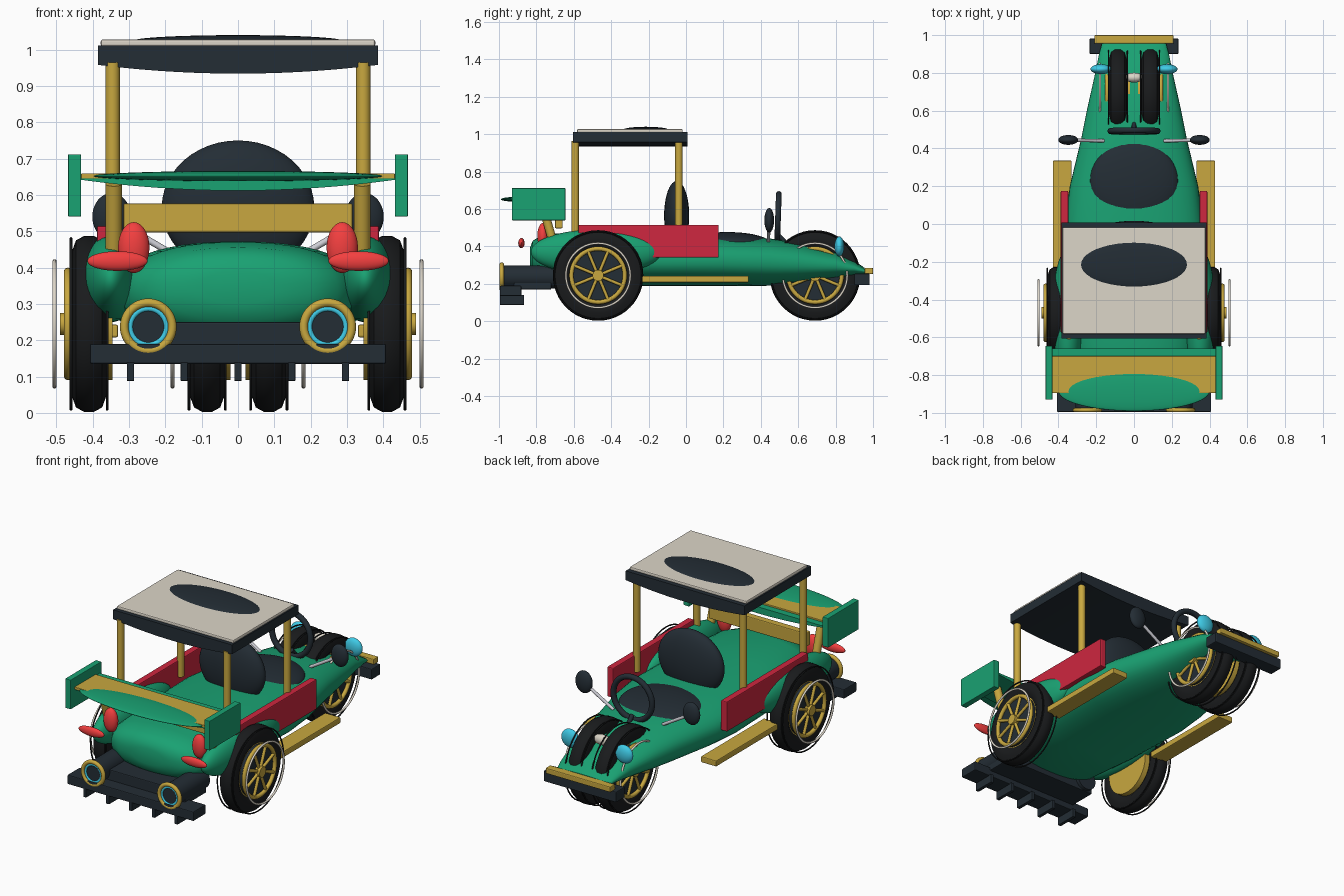
import bpy, bmesh, math
from mathutils import Vector

if "Cube" in bpy.data.objects:
    bpy.data.objects.remove(bpy.data.objects["Cube"])

def mat(name, c):
    m = bpy.data.materials.new(name)
    m.diffuse_color = (*c, 1)
    m.use_nodes = True
    m.node_tree.nodes["Principled BSDF"].inputs["Base Color"].default_value = m.diffuse_color
    return m

GREEN = mat("green", (0.01, 0.36, 0.17))
BLACK = mat("black", (0.017, 0.026, 0.035))
RUBBER = mat("rubber", (0.01, 0.011, 0.012))
GOLD = mat("gold", (0.58, 0.39, 0.05))
RED = mat("red", (0.62, 0.02, 0.05))
LAMP = mat("lamp_red", (0.9, 0.05, 0.05))
CYAN = mat("cyan", (0.05, 0.6, 0.8))
CREAM = mat("cream", (0.72, 0.67, 0.58))
SILVER = mat("silver", (0.6, 0.6, 0.65))

def done(name, m, smooth=True):
    o = bpy.context.object
    o.name = name
    o.data.materials.append(m)
    if smooth:
        bpy.ops.object.shade_smooth_by_angle(angle=math.radians(40))
    return o

def box(name, m, lo, hi, bevel=0.005, rot=(0, 0, 0)):
    lo, hi = Vector(lo), Vector(hi)
    bpy.ops.mesh.primitive_cube_add(size=1, location=(lo + hi) / 2, rotation=rot)
    o = done(name, m, False)
    o.scale = hi - lo
    bpy.ops.object.transform_apply(location=False, rotation=False, scale=True)
    b = o.modifiers.new("bevel", 'BEVEL')
    b.width, b.segments = bevel, 2
    return o

def ball(name, m, loc, r, rot=(0, 0, 0)):
    bpy.ops.mesh.primitive_uv_sphere_add(segments=40, ring_count=24, radius=1, location=loc, rotation=rot)
    bpy.context.object.scale = r
    return done(name, m)

def rod(name, m, a, b, r, n=32):
    a, b = Vector(a), Vector(b)
    bpy.ops.mesh.primitive_cylinder_add(vertices=n, radius=r, depth=(b - a).length, location=(a + b) / 2,
                                        rotation=(b - a).to_track_quat('Z', 'Y').to_euler())
    return done(name, m)

def ring(name, m, loc, R, r, rot):
    bpy.ops.mesh.primitive_torus_add(major_segments=48, minor_segments=10, major_radius=R, minor_radius=r,
                                     location=loc, rotation=rot)
    return done(name, m)

def loft(name, m, sections, cap=True):
    bm = bmesh.new()
    rows = [[bm.verts.new(p) for p in s] for s in sections]
    n = len(rows[0])
    for a, b in zip(rows, rows[1:]):
        for i in range(n):
            bm.faces.new((a[i], a[(i + 1) % n], b[(i + 1) % n], b[i]))
    if cap:
        bm.faces.new(rows[0])
        bm.faces.new(rows[-1])
    bmesh.ops.recalc_face_normals(bm, faces=bm.faces)
    me = bpy.data.meshes.new(name)
    bm.to_mesh(me)
    bm.free()
    o = bpy.data.objects.new(name, me)
    bpy.context.collection.objects.link(o)
    bpy.ops.object.select_all(action='DESELECT')
    bpy.context.view_layer.objects.active = o
    o.select_set(True)
    return done(name, m)

# Body shell: y, half width, bottom, top
SHELL = [(-0.835, .10, .30, .39), (-0.82, .20, .255, .43), (-0.78, .275, .22, .455), (-0.7, .32, .195, .47),
         (-0.4, .35, .188, .472), (0, .365, .188, .468), (.2, .34, .188, .46), (.45, .28, .19, .442),
         (.6, .25, .2, .42), (.8, .205, .222, .375), (.9, .185, .24, .325), (.955, .17, .25, .285)]
def oval(y, w, b, t, n=48, e=2 / 2.3):
    pts = []
    for i in range(n):
        a = 2 * math.pi * i / n
        c, s = math.cos(a), math.sin(a)
        pts.append((w * math.copysign(abs(c) ** e, c), y,
                    (b + t) / 2 + (t - b) / 2 * math.copysign(abs(s) ** e, s)))
    return pts
loft("body_shell", GREEN, [oval(*s) for s in SHELL])

# Wheels
def wheel(name, s, cx, y, z=0.245):
    X = (0, math.pi / 2, 0)
    prof = [(-.03, .15), (-.046, .175), (-.047, .2), (-.036, .23), (-.014, .242), (.014, .242),
            (.036, .23), (.047, .2), (.046, .175), (.03, .15)]
    n = 48
    secs = [[(s * (cx + u), y + r * math.cos(2 * math.pi * k / n), z + r * math.sin(2 * math.pi * k / n))
             for k in range(n)] for u, r in prof]
    loft(name + "_tyre", RUBBER, secs, False)
    P = lambda u, a=0, r=0: (s * (cx + u), y + r * math.cos(a), z + r * math.sin(a))
    for u in (-.05, .05):
        ring(name + "_tread_edge", RUBBER, P(u), .235, .004, X)
    rod(name + "_drum", GOLD, P(-.065), P(.03), .155, 48)
    rod(name + "_dark_disc", BLACK, P(.03), P(.048), .145, 48)
    ring(name + "_rim", GOLD, P(.058), .143, .012, X)
    rod(name + "_hub", GOLD, P(.04), P(.08), .03)
    for k in range(8):
        a = k * math.pi / 4 + math.pi / 8
        rod(name + "_spoke", GOLD, P(.06, a, .02), P(.06, a, .14), .009, 10)
    ring(name + "_white_ring", CREAM, P(.095), .172, .006, X)

for s, side in ((1, "right"), (-1, "left")):
    wheel(side + "_big_wheel", s, .41, -.47)
    wheel(side + "_twin_wheel", s, .085, .69)
    # Fenders, boards and side panels
    ball(side + "_fender", GREEN, (s * .35, -.48, .37), (.083, .35, .12))
    box(side + "_running_board", GOLD, (s * .38 - .05, -.25, .208), (s * .38 + .05, .335, .243))
    box(side + "_side_panel", RED, (s * .368 - .02, -.575, .34), (s * .368 + .02, .175, .515))
    # Roof posts and wing struts
    for y in (-.592, -.038):
        rod(side + "_roof_post", GOLD, (s * .345, y, .42), (s * .345, y, .965), .02, 16)
    rod(side + "_wing_strut", GOLD, (s * .342, -.71, .42), (s * .342, -.77, .63), .023, 16)
    # Wing end plates
    box(side + "_end_plate", GREEN, (s * .45 - .018, -.93, .54), (s * .45 + .018, -.645, .712), .003)
    # Red lamps
    ball(side + "_upright_lamp", LAMP, (s * .287, -.765, .455), (.043, .03, .07))
    ball(side + "_flat_lamp", LAMP, (s * .332, -.88, .418), (.083, .017, .027))
    # Exhaust tubes
    E = lambda y: (s * .247, y, .237)
    F = (math.pi / 2, 0, 0)
    rod(side + "_exhaust", BLACK, E(-.975), E(-.7), .062)
    rod(side + "_exhaust_core", BLACK, E(-.985), E(-.97), .047)
    ring(side + "_exhaust_rim", GOLD, E(-.985), .066, .012, F)
    ring(side + "_exhaust_glow", CYAN, E(-.982), .05, .008, F)
    # Nose lights and mirrors
    ball(side + "_nose_light", CYAN, (s * .175, .82, .40), (.055, .026, .053))
    ball(side + "_mirror", BLACK, (s * .348, .445, .54), (.053, .026, .065))
    rod(side + "_mirror_arm", SILVER, (s * .16, .44, .425), (s * .33, .444, .525), .009, 12)

# Seat and steering wheel
ball("seat_base", BLACK, (0, .22, .42), (.235, .225, .057))
ball("seat_back", BLACK, (0, -.05, .565), (.21, .067, .185))
ring("steering_wheel", BLACK, (0, .492, .555), .125, .016, (math.radians(88), 0, 0))
rod("steering_column", BLACK, (0, .55, .4), (0, .495, .46), .012, 12)
ball("nose_bulb", CREAM, (0, .775, .42), (.05, .026, .03))

# Bumpers
box("engine_bumper", BLACK, (-.408, -.995, .135), (.408, -.88, .19))
for i in range(5):
    x = (i - 2) * .148
    box("diffuser_fin", BLACK, (x - .01, -.995, .088), (x + .01, -.865, .14), .002)
box("engine_block", BLACK, (-.3, -.92, .17), (.3, -.72, .25))
box("nose_bumper", BLACK, (-.235, .9, .193), (.235, .982, .255))
box("nose_bar", GOLD, (-.21, .955, .252), (.21, 1.0, .285))

# Wing: bowed underside, gold deck, green crest
def bowed(name, m, w, z_edge, z_top, sag, y0, y1):
    xs = [w * (i / 12 - 1) for i in range(25)]
    low = [(x, z_edge - sag * (1 - (x / w) ** 2)) for x in xs]
    prof = low + [(w, z_top), (-w, z_top)]
    return loft(name, m, [[(x, y, z) for x, z in prof] for y in (y0, y1)])
bowed("wing_underside", GREEN, .435, .642, .65, .03, -.89, -.66)
box("wing_deck", GOLD, (-.432, -.895, .645), (.432, -.7, .659), .002)
ball("wing_crest", GREEN, (0, -.885, .652), (.4, .105, .014))
box("wing_beam", GOLD, (-.315, -.7, .497), (.315, -.66, .577))

# Roof
bowed("roof_frame", BLACK, .385, .958, 1.012, .024, -.605, .008)
box("roof_panel", CREAM, (-.378, -.582, 1.008), (.378, -.018, 1.028), .006)
ball("roof_hatch", BLACK, (0, -.215, 1.024), (.29, .12, .016))
